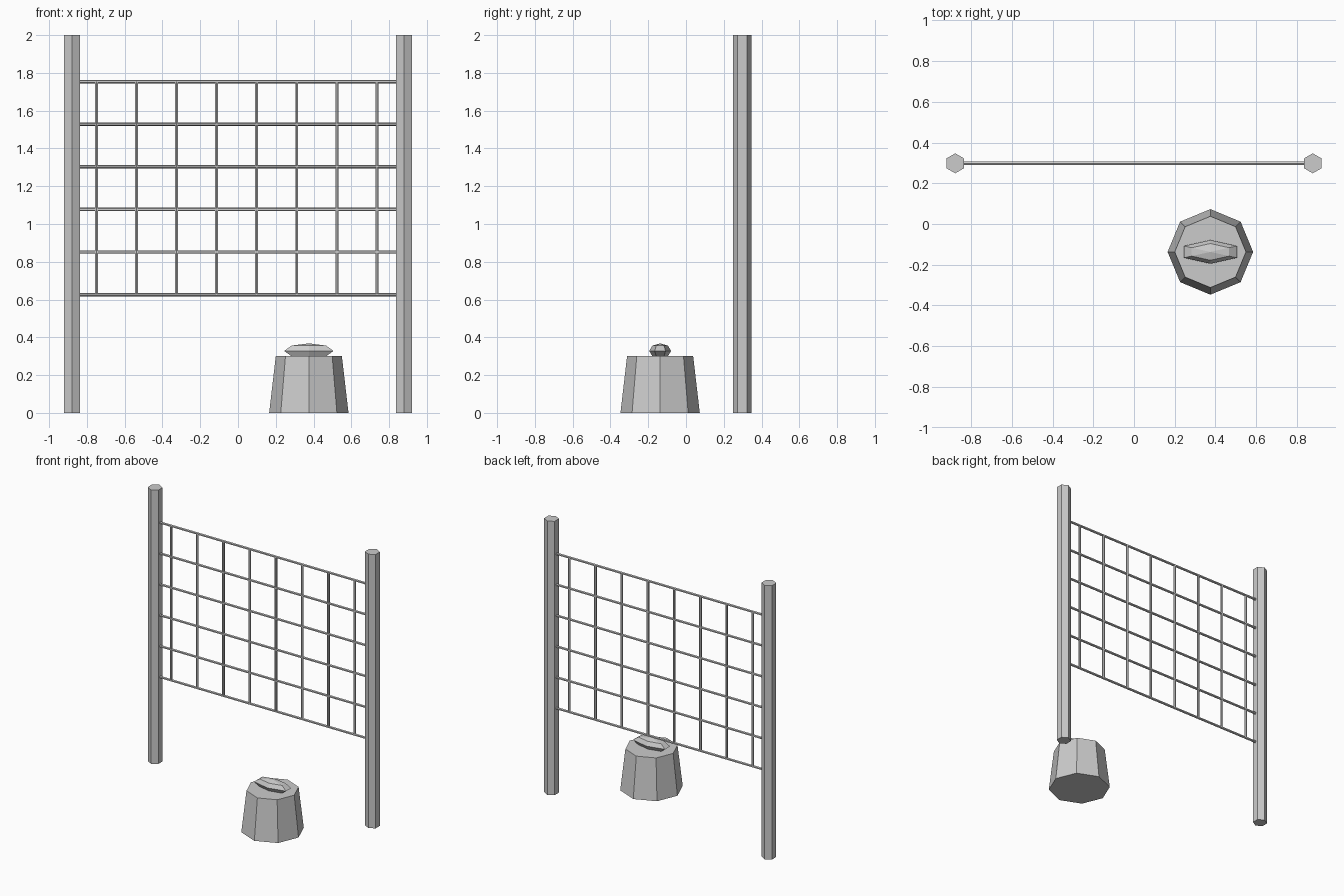
import bpy
import math

if "Cube" in bpy.data.objects:
    bpy.data.objects.remove(bpy.data.objects["Cube"])

# One plain grey for everything
grey = bpy.data.materials.new("plain grey")
grey.use_nodes = True
colour = (0.6, 0.6, 0.6, 1)
grey.diffuse_color = colour
grey.node_tree.nodes["Principled BSDF"].inputs["Base Color"].default_value = colour


def finish(name):
    ob = bpy.context.object
    ob.name = name
    ob.data.materials.append(grey)
    return ob


def rod(name, radius, length, centre, rotation=(0, 0, 0)):
    bpy.ops.mesh.primitive_cylinder_add(vertices=6, radius=radius, depth=length,
                                        location=centre, rotation=rotation)
    return finish(name)


FENCE_Y = 0.298
POST_X = 0.878
LOW, HIGH = 0.626, 1.754
WIRE = 0.009

# Hexagonal posts
for side, sign in (("left", 1), ("right", -1)):
    rod(side + "_post", 0.049, 2, (sign * POST_X, FENCE_Y, 1))

# Horizontal wires, with a corner of the section pointing up
rows = 6
for i in range(rows):
    z = LOW + (HIGH - LOW) * i / (rows - 1)
    rod(f"horizontal_wire_{i + 1}", WIRE, 2 * POST_X - 0.05, (0, FENCE_Y, z),
        (math.pi / 2, 0, math.pi / 2))

# Vertical wires
for i in range(8):
    rod(f"vertical_wire_{i + 1}", WIRE, HIGH - LOW,
        (-0.749 + 0.212 * i, FENCE_Y, (LOW + HIGH) / 2))

# Tapered eight-sided tub
TUB_X, TUB_Y = 0.375, -0.137
bpy.ops.mesh.primitive_cone_add(vertices=8, radius1=0.21, radius2=0.175, depth=0.3,
                                location=(TUB_X, TUB_Y, 0.15))
finish("tub")

# Flattened faceted knob, sunk into the lid
bpy.ops.mesh.primitive_uv_sphere_add(segments=6, ring_count=4, radius=1,
                                     location=(TUB_X, TUB_Y, 0.328))
knob = finish("lid_knob")
knob.scale = (0.15, 0.058, 0.04)
